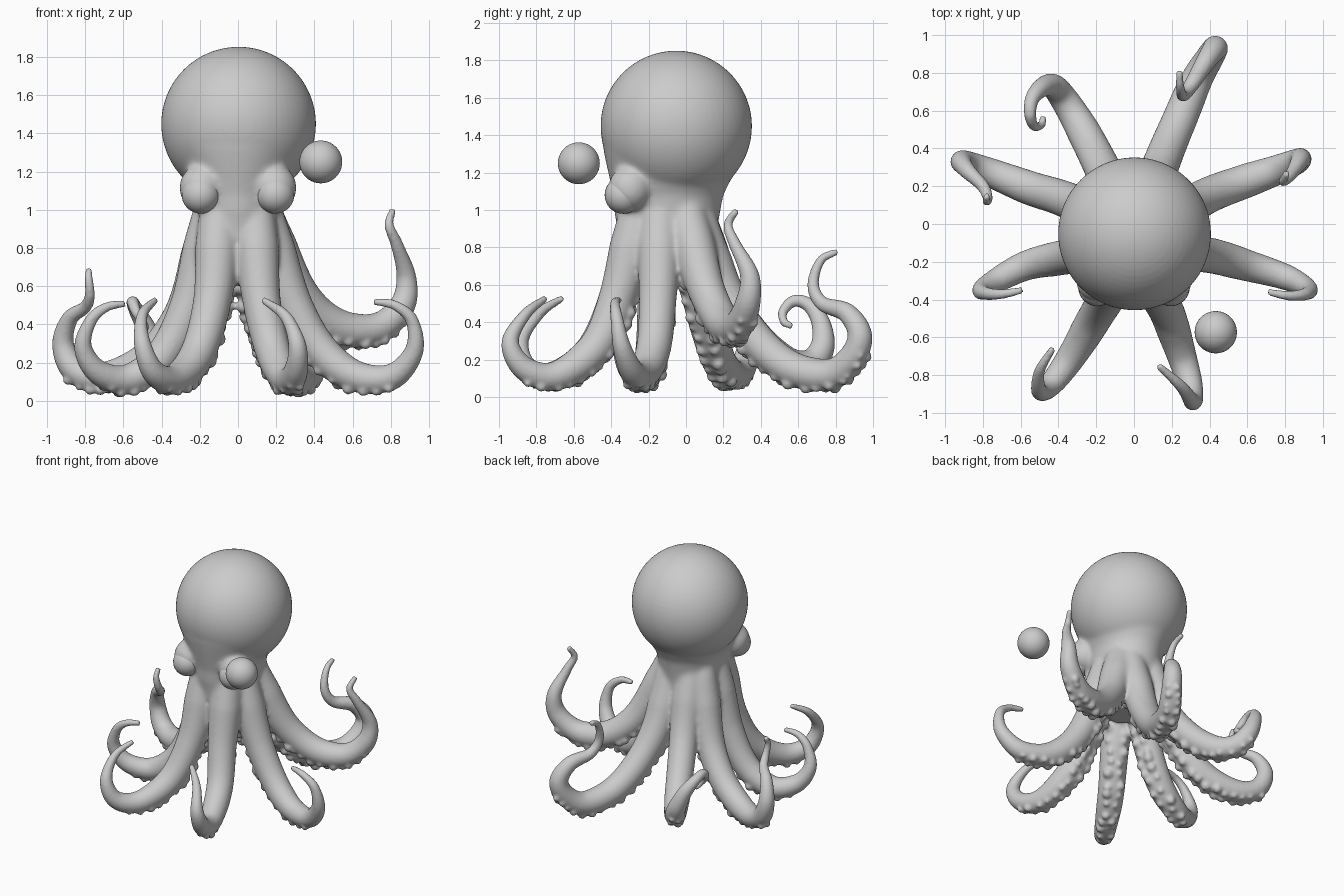
import bpy, bmesh, math, random
from mathutils import Vector, Matrix

if "Cube" in bpy.data.objects:
    bpy.data.objects.remove(bpy.data.objects["Cube"])

random.seed(4)
bm = bmesh.new()


def loft(rings):
    """Skin a closed tube through rings of points."""
    vs = [[bm.verts.new(p) for p in ring] for ring in rings]
    n = len(vs[0])
    for a, b in zip(vs, vs[1:]):
        for i in range(n):
            j = (i + 1) % n
            bm.faces.new((a[i], a[j], b[j], b[i]))
    bm.faces.new(vs[0][::-1])
    bm.faces.new(vs[-1])


def ball(target, pos, r, scale=(1, 1, 1), seg=12):
    m = Matrix.Translation(pos) @ Matrix.Diagonal((*scale, 1))
    bmesh.ops.create_uvsphere(target, u_segments=seg, v_segments=seg // 2, radius=r, matrix=m)


def spline(pts, steps=10):
    """Catmull-Rom sampling of a few path points."""
    p = [Vector(q) for q in pts]
    p = [2 * p[0] - p[1]] + p + [2 * p[-1] - p[-2]]
    out = []
    for a, b, c, d in zip(p, p[1:], p[2:], p[3:]):
        for k in range(steps):
            t = k / steps
            out.append(0.5 * (2 * b + (c - a) * t + (2 * a - 5 * b + 4 * c - d) * t * t
                              + (3 * b - a - 3 * c + d) * t ** 3))
    return out + [p[-2]]


TAPER = [(0, .06), (.1, .105), (.2, .116), (.34, .1), (.55, .09), (.71, .068), (.86, .037), (1, .018)]


def radius(t):
    for (t0, r0), (t1, r1) in zip(TAPER, TAPER[1:]):
        if t <= t1:
            return r0 + (r1 - r0) * (t - t0) / (t1 - t0)
    return TAPER[-1][1]


def arm(pts):
    x, y, z = pts[0]
    pts = [(x * .65, -.1 + (y + .1) * .65, 1.17)] + pts  # root hidden in the neck
    path = spline(pts)
    dist = [0]
    for a, b in zip(path, path[1:]):
        dist.append(dist[-1] + (b - a).length)
    head = Vector(pts[5]) - Vector(pts[0])
    side = Vector((-head.y, head.x, 0)).normalized()
    rings, next_sucker = [], 0.55
    for i, p in enumerate(path):
        tan = (path[min(i + 1, len(path) - 1)] - path[max(i - 1, 0)]).normalized()
        side = (side - tan * side.dot(tan)).normalized()
        under = side.cross(tan)
        t = dist[i] / dist[-1]
        r = radius(t)
        rings.append([p + r * (math.cos(a) * side + math.sin(a) * under)
                      for a in (k * math.tau / 20 for k in range(20))])
        # two uneven rows of suckers along the underside
        if dist[i] >= next_sucker and t < .7:
            next_sucker = dist[i] + r * .6
            for s in (-1, 1):
                a = s * .5 + random.uniform(-.2, .2)
                q = p + tan * r * random.uniform(-.2, .2)
                ball(bm, q + r * .9 * (math.cos(a) * under + math.sin(a) * side),
                     r * random.uniform(.27, .42), seg=10)
    loft(rings)


# head and neck: (z, centre y, half width x, half depth y)
ball(bm, (.003, -.052, 1.447), .405, seg=64)
body = [(.62, -.1, .1, .12), (.72, -.1, .17, .2), (.85, -.1, .21, .26), (1.0, -.1, .23, .285),
        (1.08, -.095, .24, .295), (1.15, -.085, .27, .32), (1.23, -.075, .318, .348),
        (1.32, -.062, .37, .38), (1.45, -.055, .385, .39)]
loft([[(rx * math.cos(a), cy + ry * math.sin(a), z)
       for a in (k * math.tau / 40 for k in range(40))] for z, cy, rx, ry in body])

# eyelid bulges
for s in (-1, 1):
    ball(bm, (s * .19, -.3, 1.115), .118, (1, 1, 1.05), 32)

# eight arms
arm([(.09, -.26, .95), (.12, -.36, .55), (.18, -.48, .27), (.25, -.69, .115), (.3, -.86, .15),
     (.31, -.94, .29), (.25, -.86, .44), (.13, -.75, .53)])
arm([(-.1, -.26, .95), (-.13, -.36, .55), (-.21, -.5, .25), (-.33, -.7, .115), (-.44, -.85, .15),
     (-.5, -.885, .3), (-.5, -.78, .45), (-.43, -.66, .53)])
arm([(-.14, -.14, .95), (-.25, -.16, .52), (-.39, -.18, .24), (-.57, -.22, .115), (-.73, -.3, .15),
     (-.81, -.35, .28), (-.77, -.37, .42), (-.69, -.37, .49), (-.59, -.35, .51)])
arm([(.14, -.14, .95), (.27, -.15, .55), (.42, -.17, .28), (.6, -.22, .135), (.8, -.28, .125),
     (.92, -.34, .26), (.91, -.37, .42), (.82, -.38, .5), (.71, -.36, .52)])
arm([(.14, .01, .95), (.28, .09, .63), (.41, .16, .46), (.57, .22, .375), (.74, .28, .385),
     (.86, .33, .5), (.88, .34, .65), (.83, .26, .82), (.79, .225, .92), (.81, .27, 1.0)])
arm([(.08, .06, .95), (.1, .19, .58), (.16, .36, .32), (.24, .55, .16), (.33, .76, .12),
     (.4, .88, .2), (.43, .93, .33), (.38, .86, .45), (.3, .73, .5), (.26, .68, .6),
     (.245, .72, .73), (.24, .81, .78)])
arm([(-.08, .06, .95), (-.12, .19, .58), (-.2, .36, .33), (-.29, .53, .19), (-.37, .66, .18),
     (-.43, .73, .27), (-.49, .72, .4), (-.54, .66, .49), (-.55, .58, .515), (-.53, .52, .46),
     (-.49, .525, .4), (-.48, .57, .38)])
arm([(-.14, .01, .95), (-.25, .08, .54), (-.39, .14, .3), (-.55, .19, .17), (-.73, .26, .12),
     (-.86, .31, .17), (-.915, .33, .3), (-.88, .28, .43), (-.8, .2, .49), (-.775, .14, .55),
     (-.78, .12, .63), (-.78, .15, .69)])


def make_object(name, b):
    me = bpy.data.meshes.new(name)
    b.to_mesh(me)
    b.free()
    ob = bpy.data.objects.new(name, me)
    bpy.context.collection.objects.link(ob)
    for f in me.polygons:
        f.use_smooth = True
    return ob


# fuse everything into one soft skin
bmesh.ops.recalc_face_normals(bm, faces=bm.faces)
skin = make_object("octopus_body", bm)
fuse = skin.modifiers.new("fuse", 'REMESH')
fuse.mode = 'VOXEL'
fuse.voxel_size = .0115
fuse.use_smooth_shade = True
soft = skin.modifiers.new("soften", 'SMOOTH')
soft.factor = .5
soft.iterations = 3
bpy.context.view_layer.objects.active = skin
for name in ("fuse", "soften"):
    bpy.ops.object.modifier_apply(modifier=name)

# extra blending where the arms flow into the neck
group = skin.vertex_groups.new(name="neck")
for v in skin.data.vertices:
    w = min(1, max(0, (v.co.z - .6) / .25)) * min(1, max(0, (1.5 - v.co.z) / .2))
    if w > 0 and math.hypot(v.co.x, v.co.y) < .5:
        group.add([v.index], w, 'REPLACE')
blend = skin.modifiers.new("blend", 'SMOOTH')
blend.vertex_group = "neck"
blend.factor = .5
blend.iterations = 30
bpy.ops.object.modifier_apply(modifier="blend")

# eyeballs peeking out under the lids
for s, name in ((-1, "left_eyeball"), (1, "right_eyeball")):
    b = bmesh.new()
    ball(b, (s * .195, -.335, 1.08), .1, seg=32)
    make_object(name, b)

# floating ball beside the head
b = bmesh.new()
ball(b, (.433, -.573, 1.25), .112, seg=40)
make_object("floating_ball", b)
